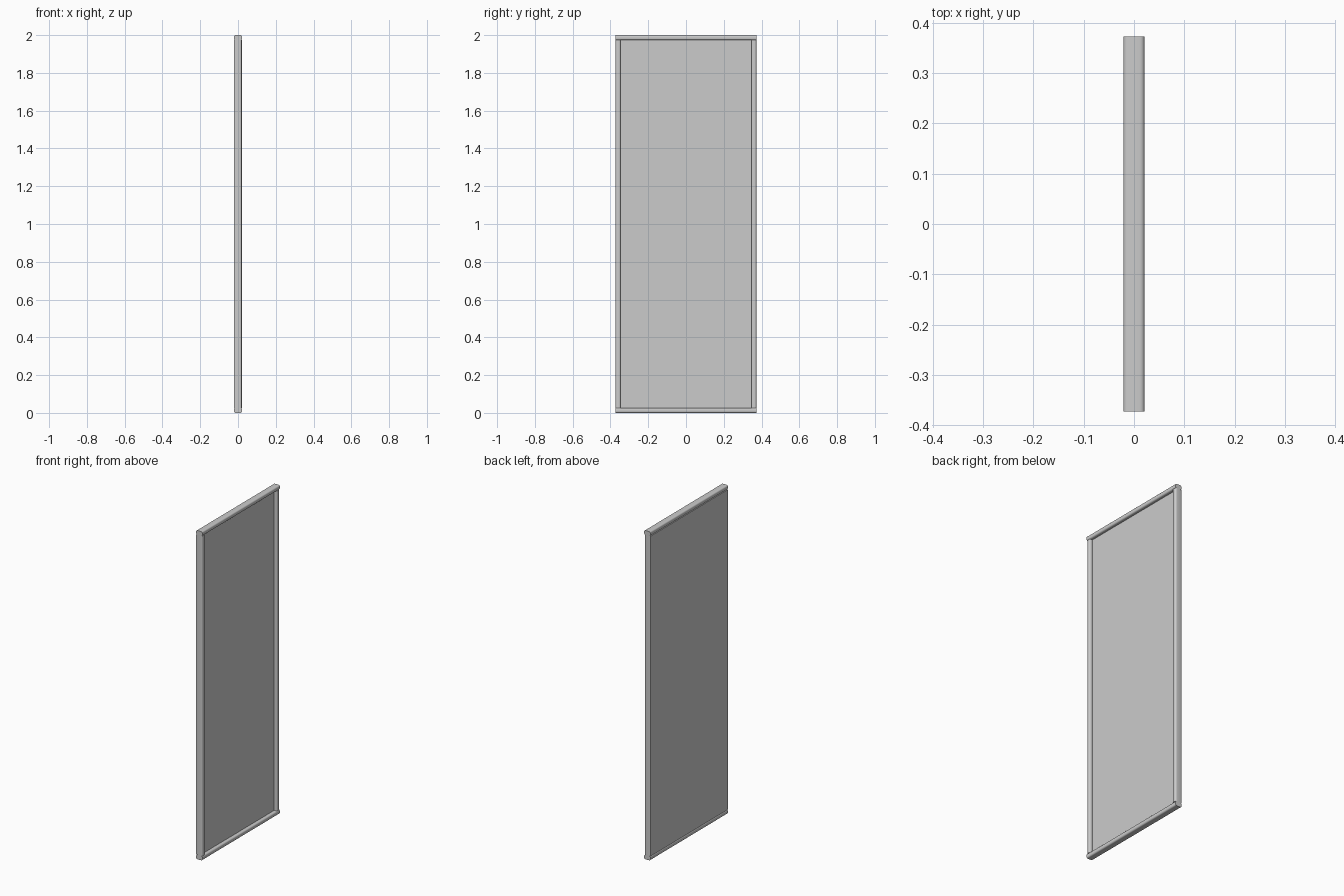
import bpy, bmesh

if "Cube" in bpy.data.objects:
    bpy.data.objects.remove(bpy.data.objects["Cube"])

W, H, D = 0.745, 2.0, 0.042   # overall y, z, x sizes
T = 0.027                     # frame bar thickness


def bar(name, size, loc, axis, radius):
    """Box whose edges running along `axis` are rounded."""
    bm = bmesh.new()
    bmesh.ops.create_cube(bm, size=1)
    for v in bm.verts:
        v.co = [v.co[i] * size[i] for i in range(3)]
    if radius:
        edges = [e for e in bm.edges
                 if abs(e.verts[0].co[axis] - e.verts[1].co[axis]) > 1e-4]
        bmesh.ops.bevel(bm, geom=edges, offset=radius, segments=5,
                        profile=0.5, affect='EDGES')
    me = bpy.data.meshes.new(name)
    bm.to_mesh(me)
    bm.free()
    ob = bpy.data.objects.new(name, me)
    ob.location = loc
    bpy.context.collection.objects.link(ob)
    bpy.ops.object.select_all(action='DESELECT')
    ob.select_set(True)
    bpy.context.view_layer.objects.active = ob
    bpy.ops.object.shade_smooth_by_angle(angle=0.6)
    return ob


# Top and bottom rails run the full width
bar("top_rail", (D, W, T), (0, 0, H - T / 2), 1, 0.009)
bar("bottom_rail", (D, W, T), (0, 0, T / 2), 1, 0.009)

# Side rails fit between them
for name, s in (("left_rail", -1), ("right_rail", 1)):
    bar(name, (D - 0.002, T, H - 2 * T), (0, s * (W - T) / 2, H / 2), 2, 0.009)

# Panel: flush with the frame on the -x side, recessed on the +x side
bar("panel", (0.023, W - 0.002, H - 2 * T), (-0.0095, 0, H / 2), 0, 0)
